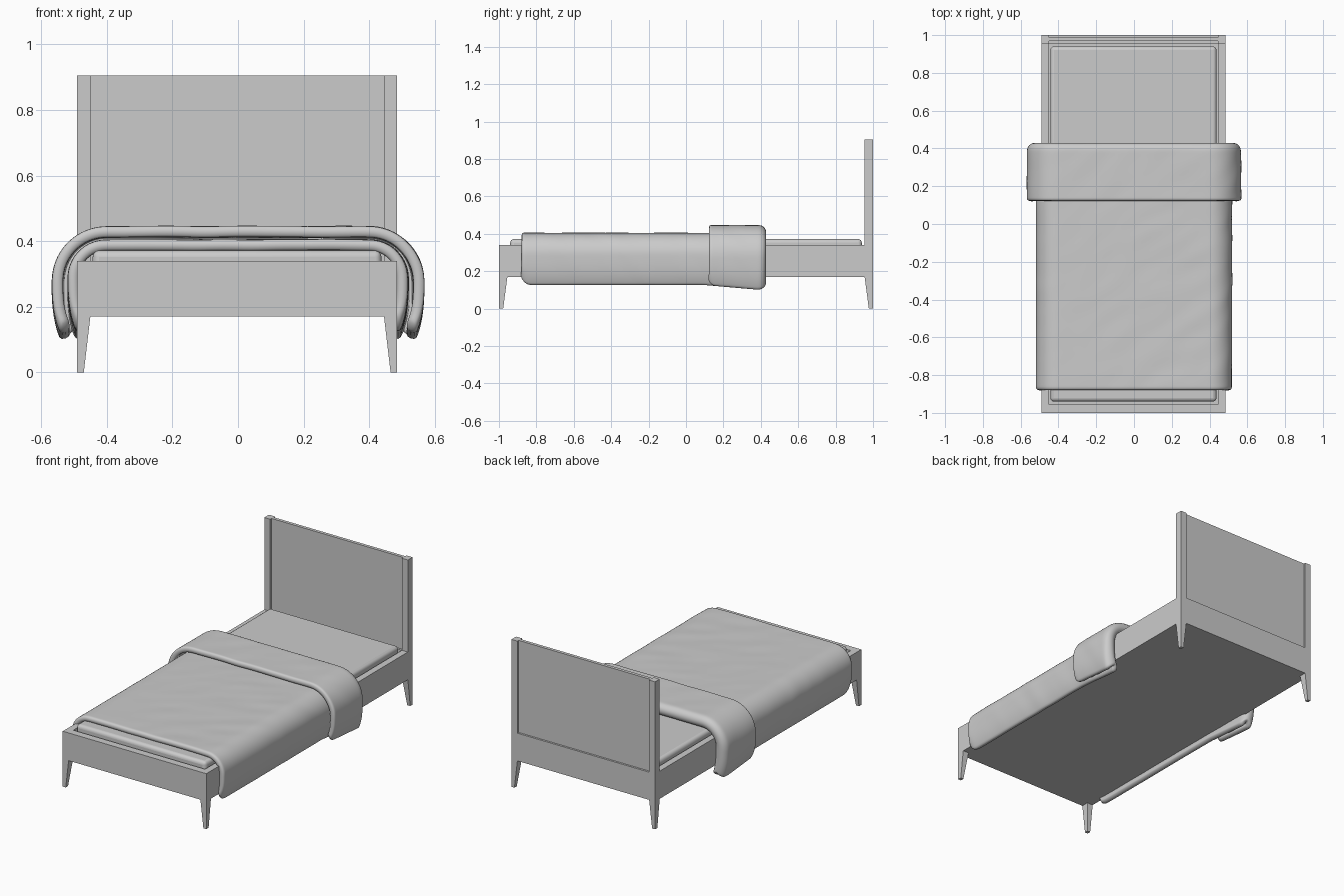
import bpy
import bmesh
import math
from mathutils import Vector, noise

cube = bpy.data.objects.get("Cube")
if cube:
    bpy.data.objects.remove(cube, do_unlink=True)

grey = bpy.data.materials.new("plain grey")
grey.use_nodes = True
colour = (0.6, 0.6, 0.6, 1)
grey.diffuse_color = colour
grey.node_tree.nodes["Principled BSDF"].inputs["Base Color"].default_value = colour


def add_object(name, bm):
    mesh = bpy.data.meshes.new(name)
    bmesh.ops.recalc_face_normals(bm, faces=bm.faces)
    bm.to_mesh(mesh)
    bm.free()
    mesh.materials.append(grey)
    obj = bpy.data.objects.new(name, mesh)
    bpy.context.collection.objects.link(obj)
    return obj


def box(name, low, high):
    bm = bmesh.new()
    low, high = Vector(low), Vector(high)
    bmesh.ops.create_cube(bm, size=1)
    for v in bm.verts:
        v.co = (low + high) / 2 + v.co * (high - low)
    return add_object(name, bm)


def smooth(obj):
    bpy.ops.object.select_all(action="DESELECT")
    obj.select_set(True)
    bpy.context.view_layer.objects.active = obj
    bpy.ops.object.shade_smooth_by_angle(angle=math.radians(50))


# Frame: outer edges, rail thickness and heights
LEFT, RIGHT, WOOD = 0.485, -0.49, 0.04
UNDER, RAIL, HEAD = 0.17, 0.34, 0.905
box("foot_rail", (RIGHT, -1, UNDER), (LEFT, -0.955, RAIL))
box("head_rail", (RIGHT, 0.955, UNDER), (LEFT, 1, RAIL))
box("right_rail", (RIGHT, -0.955, UNDER), (RIGHT + WOOD, 0.955, RAIL))
box("left_rail", (LEFT - WOOD, -0.955, UNDER), (LEFT, 0.955, RAIL))
box("base_board", (RIGHT + WOOD, -0.955, UNDER), (LEFT - WOOD, 0.955, 0.2))

# Headboard: two posts with a recessed panel
box("right_post", (RIGHT, 0.955, RAIL), (RIGHT + WOOD, 1, HEAD))
box("left_post", (LEFT - WOOD, 0.955, RAIL), (LEFT, 1, HEAD))
box("headboard_panel", (RIGHT + WOOD, 0.968, RAIL), (LEFT - WOOD, 0.988, HEAD))

# Legs taper on their two inner sides
for side, x in (("right", RIGHT), ("left", LEFT)):
    for end, y in (("front", -1), ("back", 1)):
        sx, sy = math.copysign(1, x), y
        leg = box(f"{end}_{side}_leg", (x - sx * WOOD, y - sy * 0.045, 0), (x, y, UNDER))
        for v in leg.data.vertices:
            if v.co.z < 0.01:
                v.co.x = x + (v.co.x - x) * 0.5
                v.co.y = y + (v.co.y - y) * 0.5

# Mattress with soft edges
mattress = box("mattress", (-0.443, -0.94, 0.2), (0.437, 0.94, 0.372))
bevel = mattress.modifiers.new("soft edges", "BEVEL")
bevel.width = 0.02
bevel.segments = 4
smooth(mattress)


# Blanket: a drape section swept along the bed, folded back at the head end
def drape(half, top, radius, bottom):
    """Half section from the hem up to the middle of the top."""
    points = []
    spring = top - radius
    for i in range(10):
        u = i / 10
        points.append((half - 0.025 * (1 - u) ** 3, bottom + (spring - bottom) * u))
    for i in range(10):
        a = math.pi / 2 * i / 10
        points.append((half - radius + radius * math.cos(a), spring + radius * math.sin(a)))
    points += [((half - radius) * (1 - i / 14), top) for i in range(15)]
    return points


FOOT, FOLD, CUFF = -0.88, 0.413, 0.122
path = [(FOOT + (0.39 - FOOT) * i / 64, 0) for i in range(65)]
for i in range(1, 8):
    a = math.pi * i / 8
    path.append((0.39 + (FOLD - 0.39) * math.sin(a), (1 - math.cos(a)) / 2))
path += [(0.39 + (CUFF - 0.39) * i / 16, 1) for i in range(17)]


def corner(distance, radius):
    gap = max(radius - distance, 0)
    return radius - math.sqrt(max(radius ** 2 - gap ** 2, 0))


bm = bmesh.new()
rows = []
for y, layer in path:
    slope = max(y - 0.1, 0) * 0.09
    hem = 0.128 - slope + corner(y - FOOT, 0.05) + corner(FOLD - y, 0.03)
    if layer == 1:
        hem += corner(y - CUFF, 0.03)
    half = drape(0.502 + 0.048 * layer, 0.388 + 0.041 * layer, 0.1 + 0.05 * layer, hem)
    section = [(-x, z) for x, z in half] + [(x, z) for x, z in reversed(half[:-1])]
    row = []
    for x, z in section:
        # Slanting creases, stronger on the left shoulder
        spot = Vector((x * 4 + y * 3, y * 9 - x * 7 + z * 6, layer * 5))
        strength = 0.002 + 0.003 * max(x, 0)
        crease = noise.noise(spot) * strength
        sideways = math.copysign(min(abs(x) / 0.5, 1) ** 4, x)
        row.append(bm.verts.new((x + crease * sideways, y, z + crease * (1 - abs(sideways)))))
    rows.append(row)
for a, b in zip(rows, rows[1:]):
    for i in range(len(a) - 1):
        bm.faces.new((a[i], a[i + 1], b[i + 1], b[i]))
blanket = add_object("blanket", bm)
solid = blanket.modifiers.new("padding", "SOLIDIFY")
solid.thickness = 0.034
solid.offset = 0
subdivision = blanket.modifiers.new("softness", "SUBSURF")
subdivision.levels = subdivision.render_levels = 1
smooth(blanket)
